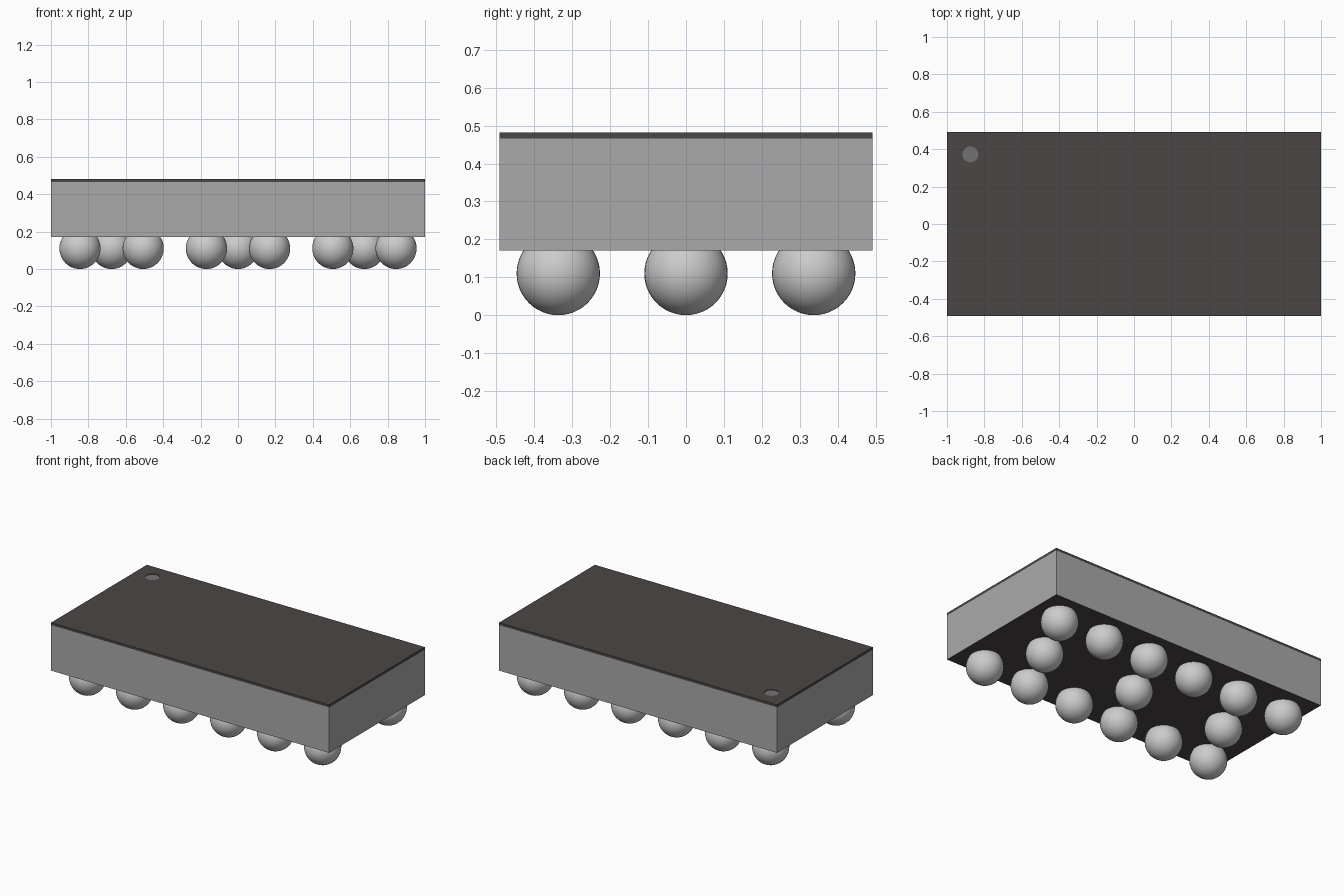
import bpy, bmesh
from mathutils import Matrix

cube = bpy.data.objects.get("Cube")
if cube:
    bpy.data.objects.remove(cube, do_unlink=True)

HALF_X, HALF_Y = 1.0, 0.492
Z_BOTTOM, Z_SEAM, Z_TOP = 0.17, 0.466, 0.482
RADIUS = 0.11
DOT = (-0.875, 0.372)


def material(name, r, g, b):
    m = bpy.data.materials.new(name)
    m.use_nodes = True
    m.diffuse_color = (r, g, b, 1)
    m.node_tree.nodes["Principled BSDF"].inputs["Base Color"].default_value = (r, g, b, 1)
    return m


grey = material("body grey", 0.4, 0.4, 0.4)
dark = material("dark coating", 0.07, 0.062, 0.06)
silver = material("solder silver", 0.6, 0.6, 0.6)
dot_grey = material("marker grey", 0.17, 0.17, 0.17)


def add_object(name, bm, *mats):
    mesh = bpy.data.meshes.new(name)
    bm.to_mesh(mesh)
    bm.free()
    for m in mats:
        mesh.materials.append(m)
    ob = bpy.data.objects.new(name, mesh)
    bpy.context.collection.objects.link(ob)
    return ob


def box(name, z0, z1, *mats):
    bm = bmesh.new()
    size = Matrix.Diagonal((2 * HALF_X, 2 * HALF_Y, z1 - z0, 1))
    bmesh.ops.create_cube(bm, size=1, matrix=Matrix.Translation((0, 0, (z0 + z1) / 2)) @ size)
    return add_object(name, bm, *mats)


def disc(name, radius, z0, z1, mat):
    bm = bmesh.new()
    bmesh.ops.create_cone(bm, cap_ends=True, segments=32, radius1=radius, radius2=radius,
                          depth=z1 - z0, matrix=Matrix.Translation((*DOT, (z0 + z1) / 2)))
    return add_object(name, bm, mat)


# Package body, dark on its underside
body = box("package_body", Z_BOTTOM, Z_SEAM, grey, dark)
for face in body.data.polygons:
    if face.normal.z < -0.5:
        face.material_index = 1

# Top coating with a shallow round recess for the corner marker
coating = box("top_coating", Z_SEAM, Z_TOP, dark)
cutter = disc("marker_cutter", 0.043, Z_TOP - 0.005, Z_TOP + 0.05, dark)
cutter.hide_render = True
cutter.hide_viewport = True
cut = coating.modifiers.new("marker recess", 'BOOLEAN')
cut.operation = 'DIFFERENCE'
cut.solver = 'EXACT'
cut.object = cutter
disc("corner_marker", 0.0425, Z_TOP - 0.007, Z_TOP - 0.003, dot_grey)

# Solder balls: two full outer rows and a sparse middle row
outer = [0.169 * k for k in (-5, -3, -1, 1, 3, 5)]
middle = [0.169 * k for k in (-4, 0, 4)]
for row, y, columns in (("front", -0.337, outer), ("middle", 0, middle), ("back", 0.337, outer)):
    for i, x in enumerate(columns):
        bm = bmesh.new()
        bmesh.ops.create_uvsphere(bm, u_segments=40, v_segments=24, radius=RADIUS)
        for f in bm.faces:
            f.smooth = True
        ball = add_object(f"solder_ball_{row}_{i + 1}", bm, silver)
        ball.location = (x, y, RADIUS)
